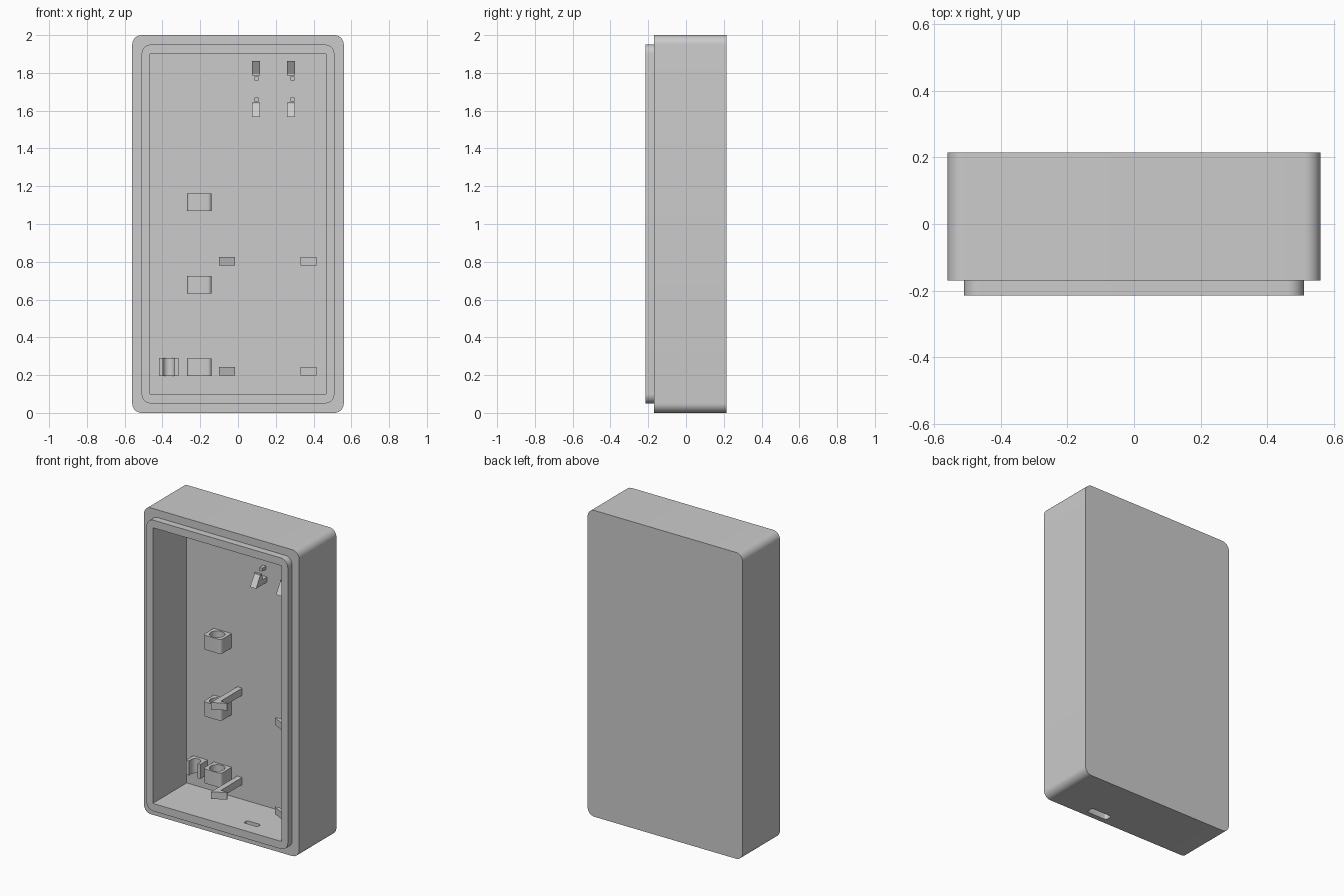
import bpy, bmesh, math

if "Cube" in bpy.data.objects:
    bpy.data.objects.remove(bpy.data.objects["Cube"])

WALL = 0.135          # inner face of the back wall
ROOT = WALL + 0.004   # parts sink slightly into the wall


def make(name, bm):
    bmesh.ops.recalc_face_normals(bm, faces=bm.faces[:])
    me = bpy.data.meshes.new(name)
    bm.to_mesh(me)
    bm.free()
    ob = bpy.data.objects.new(name, me)
    bpy.context.collection.objects.link(ob)
    return ob


def loft(name, axis, sections):
    """Skin equal-length 2D profiles [(points, position along axis)], capped."""
    place = {'X': lambda p, d: (d, p[0], p[1]),
             'Y': lambda p, d: (p[0], d, p[1]),
             'Z': lambda p, d: (p[0], p[1], d)}[axis]
    bm = bmesh.new()
    rings = [[bm.verts.new(place(p, d)) for p in pts] for pts, d in sections]
    for r, s in zip(rings, rings[1:]):
        for i in range(len(r)):
            j = (i + 1) % len(r)
            bm.faces.new((r[i], r[j], s[j], s[i]))
    bm.faces.new(rings[0])
    bm.faces.new(rings[-1])
    return make(name, bm)


def prism(name, axis, pts, a, b):
    return loft(name, axis, [(pts, a), (pts, b)])


def rounded(x0, x1, z0, z1, r, n=10):
    pts = []
    for k, (cx, cz) in enumerate([(x1 - r, z1 - r), (x0 + r, z1 - r),
                                  (x0 + r, z0 + r), (x1 - r, z0 + r)]):
        for i in range(n + 1):
            t = math.pi / 2 * (k + i / n)
            pts.append((cx + r * math.cos(t), cz + r * math.sin(t)))
    return pts


def rect(x0, x1, z0, z1):
    return [(x0, z0), (x1, z0), (x1, z1), (x0, z1)]


def circle(cx, cy, r, n=32):
    return [(cx + r * math.cos(2 * math.pi * i / n),
             cy + r * math.sin(2 * math.pi * i / n)) for i in range(n)]


def cut(ob, cutter):
    m = ob.modifiers.new("cut", 'BOOLEAN')
    m.operation, m.solver, m.object = 'DIFFERENCE', 'EXACT', cutter
    bpy.context.view_layer.objects.active = ob
    bpy.ops.object.modifier_apply(modifier=m.name)
    bpy.data.objects.remove(cutter)


# Case body with stepped lip, hollowed from the front
outer = rounded(-0.56, 0.56, 0, 2, 0.05)
lip = rounded(-0.51, 0.51, 0.05, 1.95, 0.05)
case = loft("case_shell", 'Y', [(outer, 0.215), (outer, -0.17),
                                (lip, -0.17), (lip, -0.215)])
cut(case, prism("cavity_cutter", 'Y', rect(-0.465, 0.465, 0.1, 1.9), -0.3, WALL))

# Connector slot in the bottom: wide recess outside, narrow slot inside
cut(case, prism("recess_cutter", 'Z',
                rounded(0.105, 0.255, -0.135, -0.085, 0.015, 4), -0.05, 0.05))
cut(case, prism("slot_cutter", 'Z',
                rounded(0.13, 0.23, -0.128, -0.092, 0.012, 4), -0.05, 0.15))

# Three guide blocks with vertical holes
for i, z in enumerate((0.195, 0.632, 1.068)):
    block = prism(f"guide_block_{i + 1}", 'Z',
                  [(-0.14, ROOT), (-0.27, ROOT)]
                  + rounded(-0.27, -0.14, 0.025, ROOT, 0.02, 6)[14:], z, z + 0.094)
    cut(block, prism("hole_cutter", 'Z', circle(-0.205, 0.078, 0.046), z - 0.1, z + 0.2))

# Open cradle beside the lowest guide: channel with a round bottom
groove = [(-0.366 + 0.031 * math.cos(t), 0.085 + 0.031 * math.sin(t))
          for t in (math.pi * k / 16 for k in range(17))]
prism("rod_cradle", 'Z',
      [(-0.418, 0.06), (-0.418, ROOT), (-0.314, ROOT), (-0.314, 0.06), (-0.335, 0.06)]
      + groove + [(-0.397, 0.06)], 0.195, 0.29)

# Long board clips, mirrored about the board centre line
hook = [(-0.1, ROOT), (-0.1, -0.135), (-0.015, -0.092), (-0.015, -0.085),
        (-0.064, -0.085), (-0.064, ROOT)]
for row, z in (("lower", 0.197), ("upper", 0.78)):
    for side, pts in (("left", hook), ("right", [(0.315 - x, y) for x, y in hook])):
        prism(f"board_clip_{row}_{side}", 'Z', pts, z, z + 0.046)

# Small clips and support pegs, mirrored about their own centre height
small = [(ROOT, 1.567), (0.02, 1.567), (0.063, 1.635), (0.063, 1.644),
         (0.08, 1.644), (0.09, 1.6), (ROOT, 1.6)]
peg = rect(0.095, ROOT, 1.649, 1.67)
for col, x0, p0 in (("left", 0.073, 0.088), ("right", 0.26, 0.279)):
    for row, flip in (("lower", False), ("upper", True)):
        def side(pts):
            return [(y, 3.429 - z) if flip else (y, z) for y, z in pts]
        prism(f"small_clip_{row}_{col}", 'X', side(small), x0, x0 + 0.043)
        prism(f"support_peg_{row}_{col}", 'X', side(peg), p0, p0 + 0.021)

# Smooth the rounded corners, keep hard edges
bpy.ops.object.select_all(action='SELECT')
bpy.context.view_layer.objects.active = case
bpy.ops.object.shade_smooth_by_angle(angle=math.radians(30))
